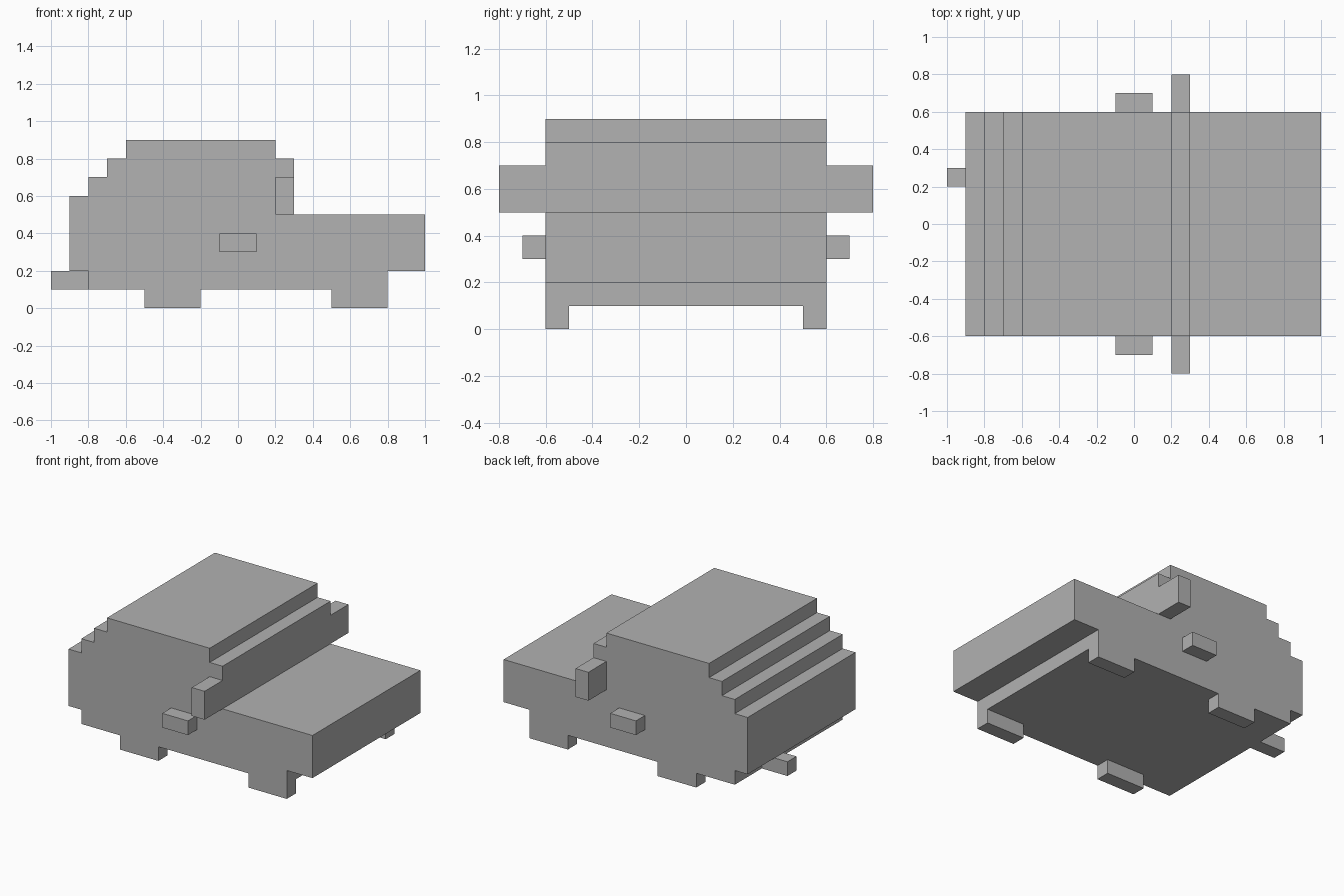
import bpy
import bmesh

default_cube = bpy.data.objects.get("Cube")
if default_cube:
    bpy.data.objects.remove(default_cube, do_unlink=True)

# One flat grey for the whole car
GREY = (0.445, 0.445, 0.445, 1.0)
grey = bpy.data.materials.new("plain grey")
grey.use_nodes = True
grey.diffuse_color = GREY
grey.node_tree.nodes["Principled BSDF"].inputs["Base Color"].default_value = GREY


def extrude_profile(name, profile, y_min, y_max):
    """Extrude a closed (x, z) outline along y."""
    bm = bmesh.new()
    face = bm.faces.new([bm.verts.new((x, y_min, z)) for x, z in profile])
    side = bmesh.ops.extrude_face_region(bm, geom=[face])["geom"]
    moved = [v for v in side if isinstance(v, bmesh.types.BMVert)]
    bmesh.ops.translate(bm, verts=moved, vec=(0, y_max - y_min, 0))
    bmesh.ops.recalc_face_normals(bm, faces=bm.faces)
    mesh = bpy.data.meshes.new(name)
    bm.to_mesh(mesh)
    bm.free()
    mesh.materials.append(grey)
    obj = bpy.data.objects.new(name, mesh)
    bpy.context.collection.objects.link(obj)
    return obj


def block(name, x, y, z, mirrored=False):
    """Box from (min, max) ranges, optionally mirrored across y = 0."""
    outline = [(x[0], z[0]), (x[1], z[0]), (x[1], z[1]), (x[0], z[1])]
    obj = extrude_profile(name, outline, *y)
    if mirrored:
        mod = obj.modifiers.new("mirror", 'MIRROR')
        mod.use_axis = (False, True, False)
    return obj


# Stepped body: floor, bonnet, windscreen, roof, then the rear steps
body_outline = [
    (-0.8, 0.1), (0.8, 0.1), (0.8, 0.2), (1.0, 0.2), (1.0, 0.5), (0.3, 0.5),
    (0.3, 0.8), (0.2, 0.8), (0.2, 0.9), (-0.6, 0.9), (-0.6, 0.8), (-0.7, 0.8),
    (-0.7, 0.7), (-0.8, 0.7), (-0.8, 0.6), (-0.9, 0.6), (-0.9, 0.2), (-0.8, 0.2),
]
extrude_profile("car_body", body_outline, -0.6, 0.6)

# Wheels, side mirrors and door handles in pairs
for name, x in (("rear_wheels", (-0.5, -0.2)), ("front_wheels", (0.5, 0.8))):
    block(name, x, (0.5, 0.6), (0.0, 0.1), mirrored=True)
block("side_mirrors", (0.2, 0.3), (0.6, 0.8), (0.5, 0.7), mirrored=True)
block("door_handles", (-0.1, 0.1), (0.6, 0.7), (0.3, 0.4), mirrored=True)

# Single exhaust pipe at the rear
block("exhaust_pipe", (-1.0, -0.8), (0.2, 0.3), (0.1, 0.2))
